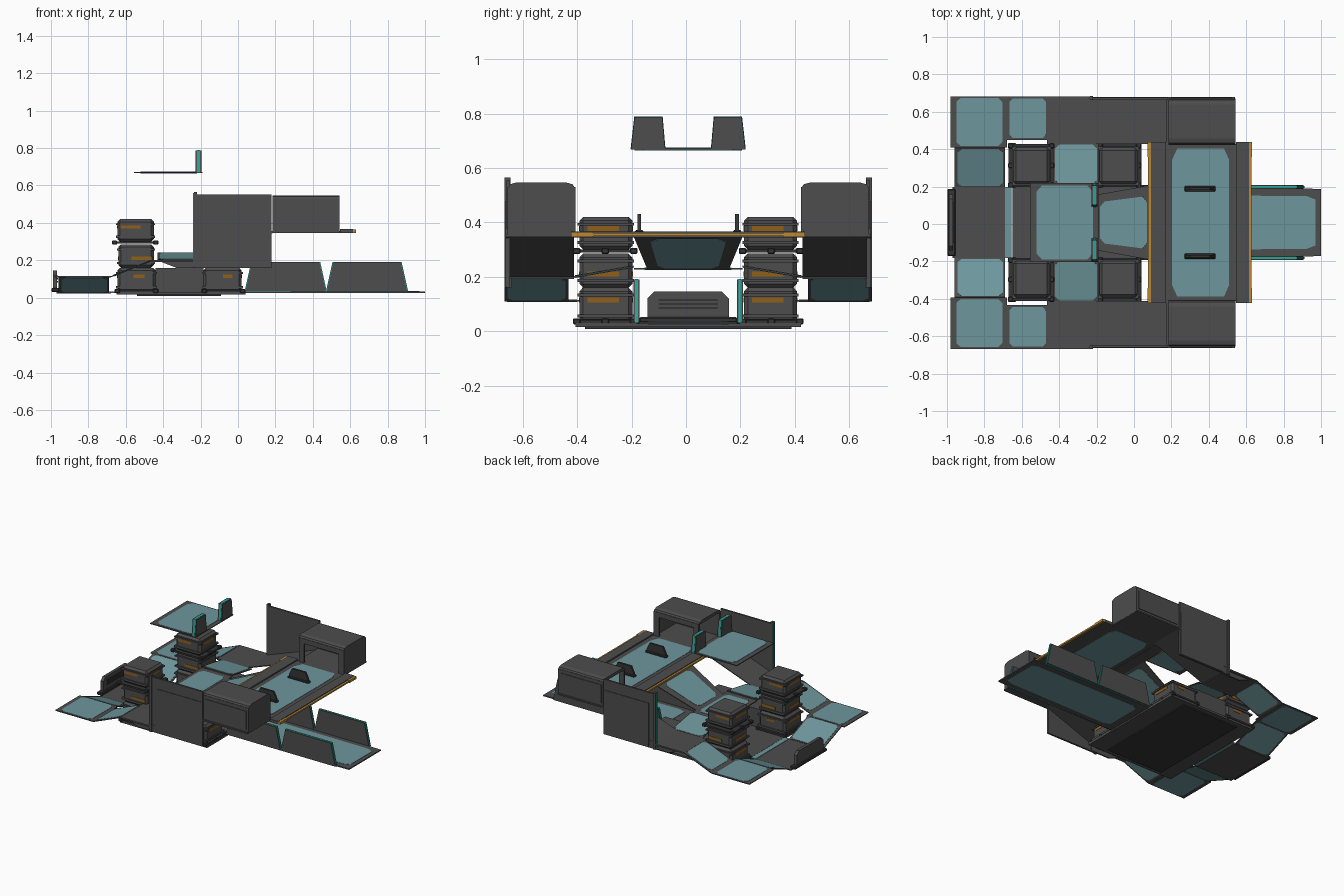
import bpy, bmesh
from mathutils import Vector as V

YC = 0.008  # the model's mirror plane sits a hair off zero


def mat(name, col):
    m = bpy.data.materials.new(name)
    m.diffuse_color = (*col, 1)
    return m


GREY = mat("dark grey metal", (0.075, 0.075, 0.075))
BLACK = mat("near black trim", (0.035, 0.035, 0.035))
TEAL = mat("pale teal floor", (0.155, 0.31, 0.335))
GLOW = mat("bright teal strip", (0.02, 0.38, 0.31))
ORANGE = mat("burnt orange mark", (0.28, 0.115, 0.01))
AMBER = mat("amber edge", (0.48, 0.25, 0.04))


def prism(name, pts, ext, material, bevel=0):
    """Polygon pushed along a vector, centred on the polygon's plane."""
    bm = bmesh.new()
    ext = V(ext)
    f = bm.faces.new([bm.verts.new(V(p) - ext / 2) for p in pts])
    r = bmesh.ops.extrude_face_region(bm, geom=[f])
    bmesh.ops.translate(bm, vec=ext, verts=[v for v in r["geom"] if isinstance(v, bmesh.types.BMVert)])
    bmesh.ops.recalc_face_normals(bm, faces=bm.faces[:])
    if bevel:
        bmesh.ops.bevel(bm, geom=bm.edges[:], offset=bevel, segments=1, affect='EDGES')
    me = bpy.data.meshes.new(name)
    bm.to_mesh(me)
    bm.free()
    me.materials.append(material)
    ob = bpy.data.objects.new(name, me)
    bpy.context.collection.objects.link(ob)
    return ob


def box(name, x0, x1, y0, y1, z0, z1, material=GREY, bevel=0):
    z = (z0 + z1) / 2
    return prism(name, [(x0, y0, z), (x1, y0, z), (x1, y1, z), (x0, y1, z)], (0, 0, z1 - z0), material, bevel)


def sheet(name, corners, inset=(0.1, 0.1, 0.1, 0.1), t=0.006, cut=0.08):
    """Thin grey plate with a clipped-corner teal panel showing on both sides."""
    a, b, c, d = [V(p) for p in corners]
    n = (b - a).cross(d - a).normalized()
    prism(name, [a, b, c, d], n * t, GREY)
    if inset:
        u0, u1, v0, v1 = inset[0], 1 - inset[1], inset[2], 1 - inset[3]
        k = cut
        uv = [(u0 + k, v0), (u1 - k, v0), (u1, v0 + k), (u1, v1 - k),
              (u1 - k, v1), (u0 + k, v1), (u0, v1 - k), (u0, v0 + k)]
        pts = [(a * (1 - u) + b * u) * (1 - v) + (d * (1 - u) + c * u) * v for u, v in uv]
        prism(name + "_panel", pts, n * (t + 0.004), TEAL)


def lit_wall(name, pts, ext):
    """Trapezoid barrier wall with a glowing strip round its rim."""
    prism(name, pts, ext, GREY)
    mid = sum((V(p) for p in pts), V()) / 4
    prism(name + "_strip", [mid + (V(p) - mid) * 1.025 for p in pts], V(ext) * 0.5, GLOW)


def flange(name, x0, x1, y0, y1, z):
    box(name, x0, x1, y0, y1, z - 0.006, z + 0.006, BLACK)
    for x in (x0 + 0.01, x1 - 0.01):
        for y in (y0 + 0.01, (y0 + y1) / 2, y1 - 0.01):
            box(name + "_clamp", x - 0.014, x + 0.014, y - 0.014, y + 0.014, z - 0.011, z + 0.011, BLACK, 0.004)


def ysort(s, a, b):
    return sorted((YC + s * a, YC + s * b))


def crate(name, s, x0, x1, z0, z1, marks):
    """Chamfered storage crate with orange marks on its sides."""
    y0, y1 = ysort(s, 0.205, 0.4)
    box(name, x0, x1, y0, y1, z0, z1, GREY, 0.014)
    box(name + "_band", x0 - 0.006, x1 + 0.006, y0 - 0.006, y1 + 0.006, z0 + 0.02, z0 + 0.032)
    box(name + "_band", x0 - 0.006, x1 + 0.006, y0 - 0.006, y1 + 0.006, z1 - 0.032, z1 - 0.022)
    for m0, m1, z in marks:
        for y in (y0, y1):
            box(name + "_mark", m0, m1, y - 0.002, y + 0.002, z - 0.009, z + 0.009, ORANGE)
        for x in (x0, x1):
            box(name + "_mark", x - 0.002, x + 0.002, y0 + 0.03, y1 - 0.05, z - 0.009, z + 0.009, ORANGE)


# base slab and corridor floor
box("base_pad", -0.54, -0.09, YC - 0.38, YC + 0.38, 0.008, 0.02, BLACK)
box("base_slab", -0.65, 0.04, YC - 0.415, YC + 0.415, 0.016, 0.03)
box("corridor_end_floor", -0.97, -0.68, YC - 0.19, YC + 0.19, 0.022, 0.03)
box("corridor_strip", -0.69, -0.655, YC - 0.19, YC + 0.19, 0.024, 0.033, TEAL)

# low barrier at the far end
box("end_barrier_foot", -0.998, -0.955, YC - 0.18, YC + 0.18, 0.03, 0.052, BLACK, 0.005)
prism("end_barrier", [(-0.978, YC - 0.15, 0.05), (-0.978, YC + 0.15, 0.05), (-0.978, YC + 0.15, 0.12),
                      (-0.978, YC + 0.125, 0.145), (-0.978, YC - 0.125, 0.145), (-0.978, YC - 0.15, 0.12)],
      (0.022, 0, 0), GREY)
for z in (0.085, 0.1, 0.115):
    box("barrier_slat", -0.968, -0.963, YC - 0.11, YC + 0.11, z - 0.004, z + 0.004, BLACK)

# long entry ramp
sheet("entry_ramp", [(0.04, YC - 0.19, 0.03), (1, YC - 0.18, 0.03), (1, YC + 0.18, 0.03), (0.04, YC + 0.19, 0.03)],
      (0.06, 0.03, 0.11, 0.11), 0.008, 0.05)

# central steps up to the deck
sheet("centre_platform", [(-0.43, YC - 0.2, 0.23), (-0.19, YC - 0.2, 0.23), (-0.19, YC + 0.2, 0.23),
                          (-0.43, YC + 0.2, 0.23)])
sheet("centre_ramp", [(-0.19, YC - 0.15, 0.23), (0.09, YC - 0.2, 0.35), (0.09, YC + 0.2, 0.35),
                      (-0.19, YC + 0.15, 0.23)], (0.04, 0.07, 0.14, 0.14))

# upper deck with amber-edged beams
sheet("upper_deck", [(0.17, YC - 0.42, 0.352), (0.55, YC - 0.42, 0.352), (0.55, YC + 0.42, 0.352),
                     (0.17, YC + 0.42, 0.352)], (0.09, 0.11, 0.03, 0.03), 0.01, 0.07)
for x0, x1, xe in ((0.09, 0.17, 0.083), (0.545, 0.615, 0.622)):
    box("deck_beam", x0, x1, YC - 0.43, YC + 0.43, 0.345, 0.366)
    box("deck_beam_edge", xe - 0.007, xe + 0.007, YC - 0.43, YC + 0.43, 0.35, 0.361, AMBER)
    for s in (1, -1):
        box("deck_beam_lamp", xe - 0.01, xe + 0.01, *ysort(s, 0.35, 0.43), 0.347, 0.364, AMBER)

# raised top plate
sheet("top_plate", [(-0.555, YC - 0.21, 0.67), (-0.19, YC - 0.21, 0.67), (-0.19, YC + 0.21, 0.67),
                    (-0.555, YC + 0.21, 0.67)], (0.09, 0.08, 0.03, 0.03))

for s in (1, -1):
    def Y(y):
        return YC + s * y

    def quad(x0, x1, ya, yb, z00, z10, z11, z01):
        return [(x0, Y(ya), z00), (x1, Y(ya), z10), (x1, Y(yb), z11), (x0, Y(yb), z01)]

    # top plate walls
    lit_wall("top_plate_wall", [(-0.21, Y(0.085), 0.672), (-0.21, Y(0.21), 0.672), (-0.21, Y(0.197), 0.787),
                                (-0.21, Y(0.095), 0.787)], (0.032, 0, 0))
    # entry ramp walls, two a side
    for x in (0.04, 0.475):
        lit_wall("entry_ramp_wall", [(x, Y(0.19), 0.032), (x + 0.43, Y(0.19), 0.032),
                                     (x + 0.395, Y(0.19), 0.19), (x + 0.035, Y(0.19), 0.19)], (0, 0.022, 0))
    # deck handles
    prism("deck_handle", [(0.27, Y(0.18), 0.358), (0.435, Y(0.18), 0.358), (0.425, Y(0.18), 0.39),
                          (0.405, Y(0.18), 0.43), (0.3, Y(0.18), 0.43), (0.28, Y(0.18), 0.39)],
          (0, 0.014, 0), BLACK)
    box("deck_handle_foot", 0.27, 0.435, *ysort(s, 0.165, 0.195), 0.357, 0.372, BLACK, 0.004)

    # crates: tall stack at the rear, single crate near the deck, filler between
    crate("stack_lower_crate", s, -0.645, -0.44, 0.03, 0.16, [(-0.56, -0.5, 0.115)])
    crate("stack_middle_crate", s, -0.64, -0.45, 0.16, 0.285, [(-0.57, -0.46, 0.21)])
    crate("stack_upper_crate", s, -0.645, -0.45, 0.3, 0.42, [(-0.63, -0.52, 0.378)])
    crate("single_crate", s, -0.185, 0.02, 0.03, 0.16, [(-0.08, -0.03, 0.115)])
    box("filler_block", -0.44, -0.185, *ysort(s, 0.22, 0.39), 0.03, 0.16)
    flange("stack_flange", -0.67, -0.43, *ysort(s, 0.19, 0.42), 0.295)
    flange("base_flange", -0.655, -0.43, *ysort(s, 0.19, 0.42), 0.036)
    flange("base_flange", -0.19, 0.035, *ysort(s, 0.19, 0.42), 0.036)

    # sloped plate between crates
    sheet("inner_slope", quad(-0.43, -0.19, 0.42, 0.2, 0.2, 0.2, 0.238, 0.238), (0.03, 0.03, 0.02, 0.02), cut=0.1)
    # rear outer landings
    sheet("rear_inner_slope", quad(-0.96, -0.69, 0.19, 0.4, 0.03, 0.03, 0.112, 0.112), (0.06, 0.04, 0.03, 0.03))
    sheet("rear_landing", quad(-0.98, -0.68, 0.4, 0.675, 0.112, 0.112, 0.112, 0.112), (0.1, 0.08, 0.03, 0.03))
    sheet("rear_rise", quad(-0.68, -0.46, 0.44, 0.675, 0.112, 0.2, 0.2, 0.112), (0.07, 0.04, 0.05, 0.05))

    # side walkway: flat part, skirt, rising part
    box("walkway_floor", -0.465, -0.22, *ysort(s, 0.42, 0.675), 0.192, 0.202)
    prism("walkway_skirt", [(-0.42, Y(0.655), 0.195), (-0.18, Y(0.655), 0.195), (-0.18, Y(0.655), 0.16),
                            (-0.33, Y(0.655), 0.16)], (0, 0.01, 0), GREY)
    sheet("walkway_ramp", quad(-0.23, 0.19, 0.42, 0.67, 0.198, 0.35, 0.35, 0.198), None)
    # outer wall, its raised panel and lit post
    box("side_wall", -0.225, 0.18, *ysort(s, 0.655, 0.668), 0.16, 0.553)
    box("side_wall_panel", -0.18, 0.175, *ysort(s, 0.666, 0.672), 0.163, 0.478)
    box("side_wall_post", -0.236, -0.218, *ysort(s, 0.654, 0.676), 0.16, 0.565)
    box("side_wall_strip", -0.24, -0.232, *ysort(s, 0.659, 0.671), 0.165, 0.56, GLOW)

    # covered booth at the end of the walkway, open inward and towards the ramp
    sheet("booth_floor", quad(0.17, 0.54, 0.42, 0.672, 0.352, 0.352, 0.352, 0.352), None, 0.01)
    box("booth_outer_wall", 0.185, 0.54, *ysort(s, 0.652, 0.664), 0.352, 0.53)
    box("booth_outer_panel", 0.2, 0.525, *ysort(s, 0.663, 0.668), 0.375, 0.505)
    box("booth_end_wall", 0.528, 0.542, *ysort(s, 0.415, 0.664), 0.352, 0.53)
    prism("booth_roof", [(0.363, Y(0.415), 0.525), (0.363, Y(0.664), 0.525), (0.363, Y(0.655), 0.54),
                         (0.363, Y(0.63), 0.547), (0.363, Y(0.45), 0.547), (0.363, Y(0.425), 0.54)],
          (0.358, 0, 0), GREY)
    box("booth_inner_lintel", 0.185, 0.54, *ysort(s, 0.415, 0.43), 0.495, 0.53)
    for x in (0.185, 0.5):
        box("booth_inner_jamb", x, x + 0.04, *ysort(s, 0.415, 0.43), 0.352, 0.5)
